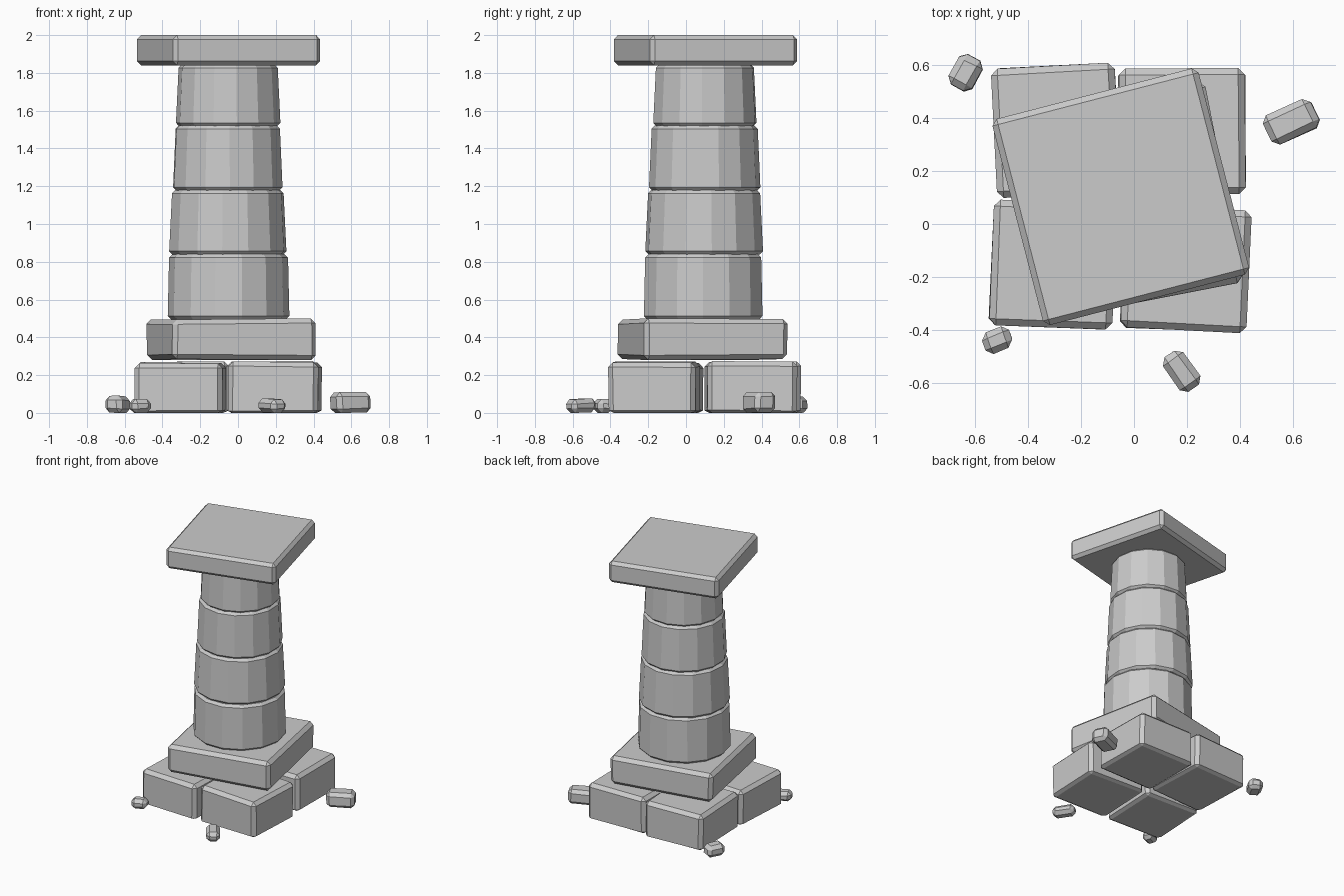
import bpy, bmesh, math, random
from mathutils import Vector, Matrix

if "Cube" in bpy.data.objects:
    bpy.data.objects.remove(bpy.data.objects["Cube"])

random.seed(4)


def finish(bm, name):
    bmesh.ops.recalc_face_normals(bm, faces=bm.faces[:])
    me = bpy.data.meshes.new(name)
    bm.to_mesh(me)
    bm.free()
    ob = bpy.data.objects.new(name, me)
    bpy.context.collection.objects.link(ob)
    return ob


def stone(name, x, y, z0, z1, sx, sy, angle, bevel, jitter=0.004, sink=0.0):
    """Chamfered, slightly uneven block turned about z; sink trims the underside."""
    bm = bmesh.new()
    bmesh.ops.create_cube(bm, size=1)
    h = z1 - z0 + sink
    for v in bm.verts:
        v.co = Vector((v.co.x * sx, v.co.y * sy, v.co.z * h))
        v.co += Vector([random.uniform(-jitter, jitter) for _ in range(3)])
    bmesh.ops.bevel(bm, geom=bm.edges[:], offset=bevel, segments=1,
                    affect='EDGES', profile=0.5)
    bm.transform(Matrix.Translation((x, y, z0 - sink + h / 2))
                 @ Matrix.Rotation(math.radians(angle), 4, 'Z'))
    for v in bm.verts:
        v.co.z = min(max(v.co.z, 0 if z0 == 0 else z0 - 0.01), 2.0)
    return finish(bm, name)


def drum(name, x, y, z0, z1, r0, r1, turn, sides=14, c=0.018):
    """Tapered column drum with chamfered rims."""
    bm = bmesh.new()
    rings = []
    for r, z in ((r0 - c, z0), (r0, z0 + c), (r1, z1 - c), (r1 - c, z1)):
        ring = []
        for i in range(sides):
            a = 2 * math.pi * i / sides + turn
            ring.append(bm.verts.new((x + r * math.cos(a), y + r * math.sin(a), z)))
        rings.append(ring)
    for lo, hi in zip(rings, rings[1:]):
        for i in range(sides):
            j = (i + 1) % sides
            bm.faces.new((lo[i], lo[j], hi[j], hi[i]))
    bm.faces.new(rings[0][::-1])
    bm.faces.new(rings[-1])
    return finish(bm, name)


# Four foundation blocks
for name, x, y, sx, sy, ang, top in (
        ("base_block_back_left", -0.295, 0.355, 0.465, 0.485, 3, 0.27),
        ("base_block_back_right", 0.18, 0.35, 0.48, 0.475, 0, 0.275),
        ("base_block_front_left", -0.305, -0.155, 0.465, 0.475, -2.5, 0.265),
        ("base_block_front_right", 0.195, -0.17, 0.475, 0.465, -2.5, 0.27)):
    stone(name, x, y, 0, top, sx, sy, ang, 0.025, sink=0.012)

# Square plinth
stone("plinth", -0.037, 0.088, 0.283, 0.497, 0.77, 0.77, 11, 0.025)

# Column drums, narrowing upward
for i, (x, y, z0, z1, r0, r1) in enumerate((
        (-0.050, 0.091, 0.495, 0.840, 0.322, 0.315),
        (-0.054, 0.096, 0.838, 1.180, 0.313, 0.298),
        (-0.054, 0.099, 1.176, 1.522, 0.295, 0.281),
        (-0.052, 0.100, 1.517, 1.845, 0.277, 0.263))):
    drum("column_drum_%d" % (i + 1), x, y, z0, z1, r0, r1, 0.13 * i)

# Cap slab
stone("cap_slab", -0.05, 0.103, 1.84, 2.0, 0.805, 0.805, 14.5, 0.022, jitter=0.0)

# Loose rubble around the foot
for i, (x, y, h, sx, sy, ang) in enumerate((
        (-0.635, 0.57, 0.09, 0.13, 0.10, 60),
        (0.595, 0.385, 0.11, 0.195, 0.12, 25),
        (-0.515, -0.44, 0.075, 0.11, 0.085, 22),
        (0.18, -0.555, 0.075, 0.155, 0.095, -55))):
    stone("rubble_%d" % (i + 1), x, y, 0, h, sx, sy, ang, 0.024, jitter=0.005)
